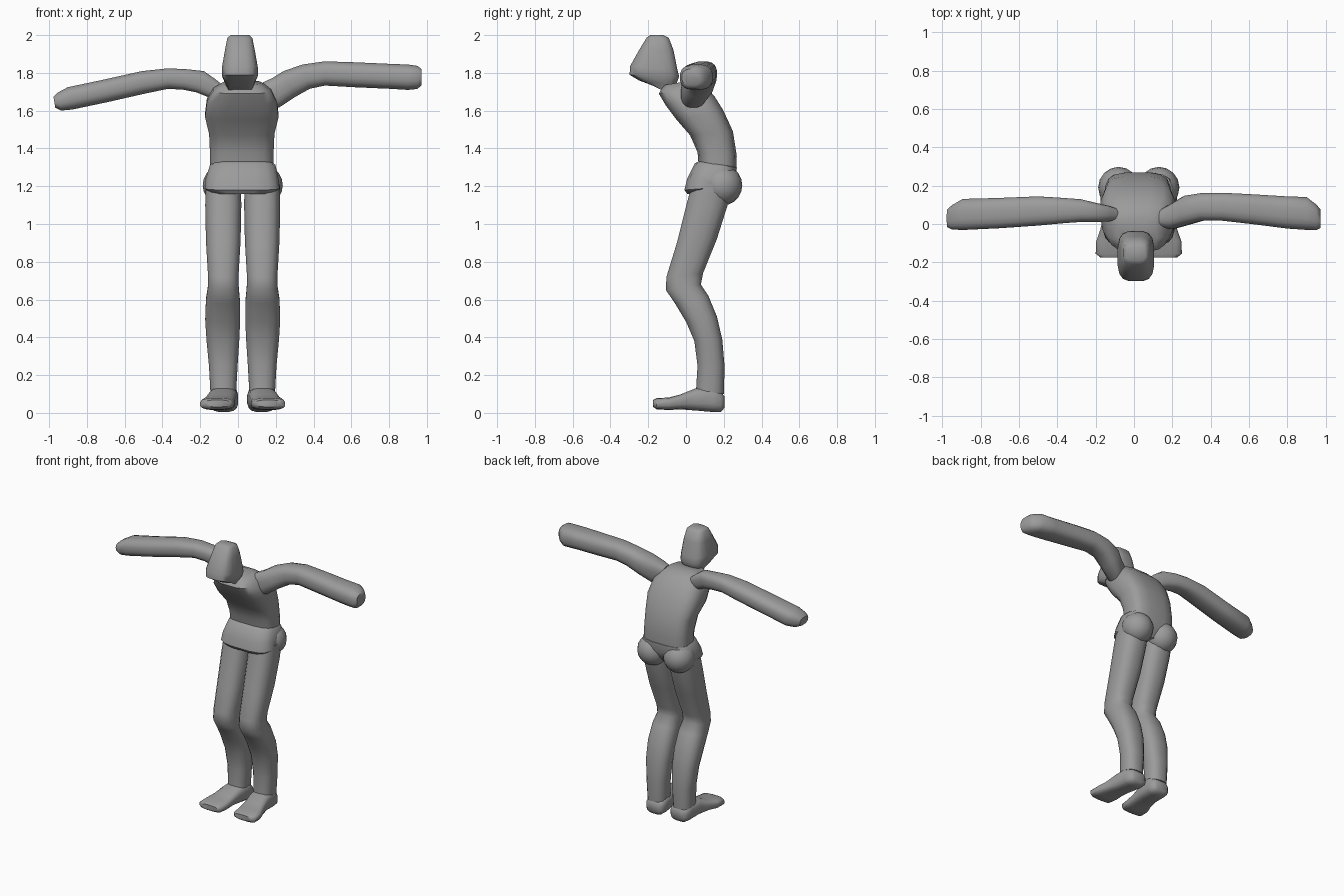
import bpy, bmesh, math
from mathutils import Vector

grey = bpy.data.materials.new("plain_grey")
grey.diffuse_color = (0.33, 0.33, 0.33, 1)
MID = 0.025   # body centre line


def finish(name, bm, angle=50):
    bmesh.ops.recalc_face_normals(bm, faces=bm.faces)
    me = bpy.data.meshes.new(name)
    bm.to_mesh(me)
    bm.free()
    me.materials.append(grey)
    ob = bpy.data.objects.new(name, me)
    bpy.context.collection.objects.link(ob)
    bpy.ops.object.select_all(action='DESELECT')
    bpy.context.view_layer.objects.active = ob
    ob.select_set(True)
    bpy.ops.object.shade_smooth_by_angle(angle=math.radians(angle))
    return ob


def loft(name, rings, n=16, power=0.75):
    """Skin through rounded sections given as (centre, half axis, half axis)."""
    bm = bmesh.new()
    loops = []
    for c, u, v in rings:
        loop = []
        for i in range(n):
            a = 2 * math.pi * (i + 0.5) / n
            ca, sa = math.cos(a), math.sin(a)
            p = Vector(c) + Vector(u) * math.copysign(abs(ca) ** power, ca) \
                + Vector(v) * math.copysign(abs(sa) ** power, sa)
            loop.append(bm.verts.new(p))
        loops.append(loop)
    for a, b in zip(loops, loops[1:]):
        for i in range(n):
            j = (i + 1) % n
            bm.faces.new((a[i], a[j], b[j], b[i]))
    bm.faces.new(loops[0])
    bm.faces.new(loops[-1])
    return finish(name, bm)


def side_rings(rows):
    """Sections from (front y, front z, back y, back z, centre x, half width)."""
    return [((x, (fy + by) / 2, (fz + bz) / 2), (w, 0, 0),
             (0, (by - fy) / 2, (bz - fz) / 2)) for fy, fz, by, bz, x, w in rows]


# torso, hunched forward
loft("torso", side_rings([
    (0.07, 1.25, 0.265, 1.25, 0.02, 0.17), (0.06, 1.38, 0.27, 1.36, 0.02, 0.17),
    (0.02, 1.47, 0.25, 1.49, 0.02, 0.175), (-0.05, 1.55, 0.20, 1.60, 0.02, 0.197),
    (-0.11, 1.63, 0.15, 1.68, 0.02, 0.187), (-0.145, 1.69, 0.09, 1.735, 0.022, 0.155),
    (-0.12, 1.735, 0.03, 1.76, 0.022, 0.10)]), power=0.62)

# wedge-shaped head
loft("head", side_rings([
    (-0.19, 2.0, -0.12, 2.0, 0.01, 0.05), (-0.21, 1.985, -0.09, 1.985, 0.01, 0.067),
    (-0.25, 1.92, -0.065, 1.92, 0.01, 0.08), (-0.298, 1.835, -0.045, 1.82, 0.01, 0.096),
    (-0.30, 1.79, -0.035, 1.78, 0.01, 0.096), (-0.25, 1.76, -0.05, 1.74, 0.01, 0.08),
    (-0.18, 1.735, -0.09, 1.69, 0.01, 0.06)]), power=0.6)

# hip band with two rounded seat halves
loft("hip_band", side_rings([
    (0.07, 1.335, 0.25, 1.31, 0.025, 0.155), (0.045, 1.32, 0.27, 1.30, 0.025, 0.175),
    (0.005, 1.24, 0.27, 1.24, 0.022, 0.195), (-0.01, 1.18, 0.25, 1.20, 0.022, 0.20),
    (0.005, 1.16, 0.22, 1.16, 0.022, 0.17)]), power=0.6)
for side, label in ((-1, "left"), (1, "right")):
    bm = bmesh.new()
    bmesh.ops.create_uvsphere(bm, u_segments=16, v_segments=10, radius=1)
    for v in bm.verts:
        v.co = Vector((MID + side * 0.105, 0.19, 1.205)) + Vector(
            (v.co.x * 0.107, v.co.y * 0.108, v.co.z * 0.108))
    finish(label + "_seat", bm)

    # bent leg: (z front, z back, y front, y back, half width)
    cx = MID + side * 0.103
    loft(label + "_leg", side_rings([
        (fy, fz, by, bz, cx + side * dx, w) for fz, bz, fy, by, w, dx in (
            (1.21, 1.21, 0.03, 0.24, 0.095, 0), (1.10, 1.10, 0.0, 0.222, 0.097, 0),
            (0.90, 0.92, -0.05, 0.165, 0.093, 0), (0.72, 0.74, -0.105, 0.092, 0.082, 0),
            (0.65, 0.68, -0.108, 0.08, 0.083, 0), (0.58, 0.62, -0.06, 0.12, 0.091, 0.002),
            (0.48, 0.51, 0.0, 0.165, 0.094, 0.003), (0.38, 0.39, 0.043, 0.193, 0.088, 0.002),
            (0.25, 0.25, 0.06, 0.205, 0.077, 0), (0.12, 0.10, 0.052, 0.202, 0.069, 0))]),
        power=0.8)

    # foot, toes turned slightly outwards: (y, z low, z high, offset, half width)
    loft(label + "_foot", [
        ((MID + side * o, y, (lo + hi) / 2), (w, 0, 0), (0, 0, (hi - lo) / 2))
        for y, lo, hi, o, w in (
            (-0.175, 0.032, 0.068, 0.135, 0.065), (-0.155, 0.018, 0.078, 0.138, 0.088),
            (-0.09, 0.015, 0.082, 0.133, 0.09), (-0.03, 0.018, 0.098, 0.122, 0.08),
            (0.05, 0.012, 0.13, 0.108, 0.075), (0.14, 0.004, 0.14, 0.1, 0.077),
            (0.185, 0.005, 0.11, 0.098, 0.068), (0.203, 0.025, 0.09, 0.098, 0.05))],
        power=0.65)


# arms: (x, y centre, z centre, half depth, half height, lean of section in x)
def arm(name, rows):
    loft(name, [((x, y, z), (0, d, 0), (s, 0, h)) for x, y, z, d, h, s in rows], power=0.75)


arm("right_arm", [
    (0.15, 0.03, 1.68, 0.05, 0.07, -0.02), (0.20, 0.04, 1.695, 0.068, 0.078, -0.02),
    (0.27, 0.07, 1.74, 0.078, 0.07, -0.03), (0.36, 0.09, 1.78, 0.073, 0.065, -0.02),
    (0.46, 0.09, 1.797, 0.074, 0.065, 0), (0.62, 0.077, 1.79, 0.079, 0.067, 0),
    (0.80, 0.06, 1.782, 0.085, 0.067, 0), (0.90, 0.055, 1.777, 0.087, 0.068, 0),
    (0.95, 0.035, 1.776, 0.068, 0.062, 0), (0.972, 0.028, 1.778, 0.05, 0.043, 0)])
arm("left_arm", [
    (-0.09, 0.05, 1.70, 0.03, 0.035, 0.01), (-0.14, 0.055, 1.72, 0.042, 0.048, 0.02),
    (-0.20, 0.06, 1.753, 0.05, 0.057, 0.02), (-0.28, 0.07, 1.765, 0.06, 0.055, 0.01),
    (-0.37, 0.07, 1.77, 0.067, 0.055, 0), (-0.50, 0.068, 1.75, 0.077, 0.06, -0.01),
    (-0.70, 0.057, 1.705, 0.08, 0.06, -0.012), (-0.89, 0.05, 1.665, 0.082, 0.06, -0.012),
    (-0.945, 0.035, 1.648, 0.065, 0.048, -0.01), (-0.972, 0.03, 1.645, 0.048, 0.03, -0.005)])
